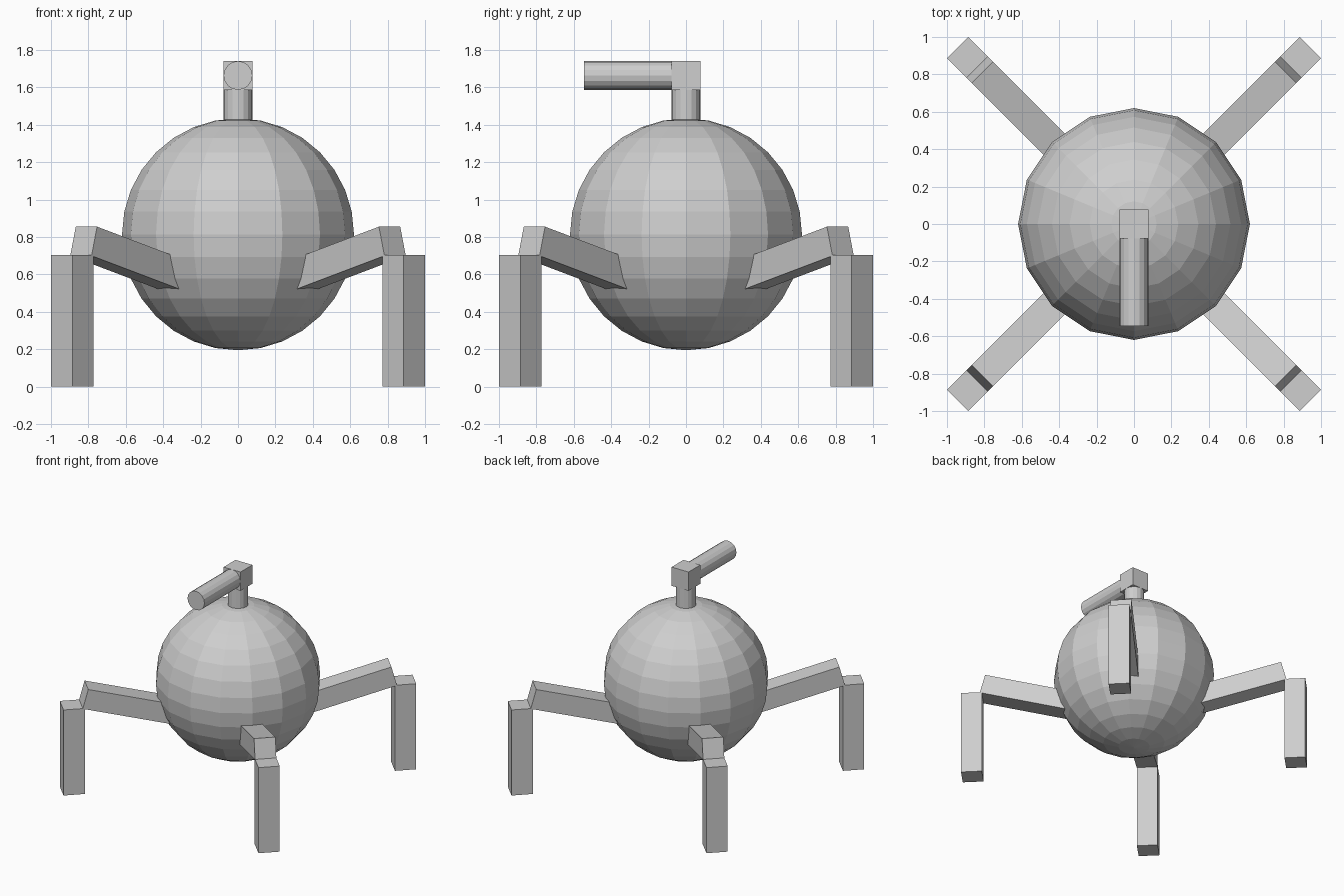
import bpy
from math import radians, sin, cos, pi
from mathutils import Matrix, Vector

cube = bpy.data.objects.get("Cube")
if cube:
    bpy.data.objects.remove(cube, do_unlink=True)

grey = bpy.data.materials.new("plain_grey")
grey.use_nodes = True
colour = (0.62, 0.62, 0.62, 1)
grey.diffuse_color = colour
grey.node_tree.nodes["Principled BSDF"].inputs["Base Color"].default_value = colour


def finish(name):
    ob = bpy.context.object
    ob.name = ob.data.name = name
    ob.data.materials.append(grey)
    return ob


def box(name, size, matrix):
    bpy.ops.mesh.primitive_cube_add(size=1)
    ob = finish(name)
    ob.data.transform(matrix @ Matrix.Diagonal((*size, 1)))
    return ob


def rod(name, start, end, radius):
    start, end = Vector(start), Vector(end)
    axis = end - start
    bpy.ops.mesh.primitive_cylinder_add(
        vertices=16, radius=radius, depth=axis.length, location=(start + end) / 2,
        rotation=axis.to_track_quat("Z", "Y").to_euler())
    return finish(name)


# Faceted round body
bpy.ops.mesh.primitive_uv_sphere_add(segments=16, ring_count=16, radius=0.62, location=(0, 0, 0.815))
finish("body")

# Neck, square head and forward barrel
HEAD_Z, R = 1.664, 0.077
rod("neck", (0, 0, 1.38), (0, 0, HEAD_Z - R), R)
box("head", (2 * R,) * 3, Matrix.Translation((0, 0, HEAD_Z)))
rod("barrel", (0, -R, HEAD_Z), (0, -0.545, HEAD_Z), R)

# Four diagonal legs, each a rising thigh and an upright shin
THICK, THIGH, TILT = 0.161, 0.80, radians(15)
knee = Vector((1.167, 0, 0.778))
thigh_centre = knee - Vector((cos(TILT), 0, sin(TILT))) * THIGH / 2
for i, corner in enumerate(("back_left", "back_right", "front_right", "front_left")):
    turn = Matrix.Rotation(pi / 4 + i * pi / 2, 4, "Z")
    box(corner + "_thigh", (THIGH, THICK, THICK),
        turn @ Matrix.Translation(thigh_centre) @ Matrix.Rotation(-TILT, 4, "Y"))
    box(corner + "_shin", (THICK, THICK, 0.703),
        turn @ Matrix.Translation((1.253, 0, 0.3515)))
